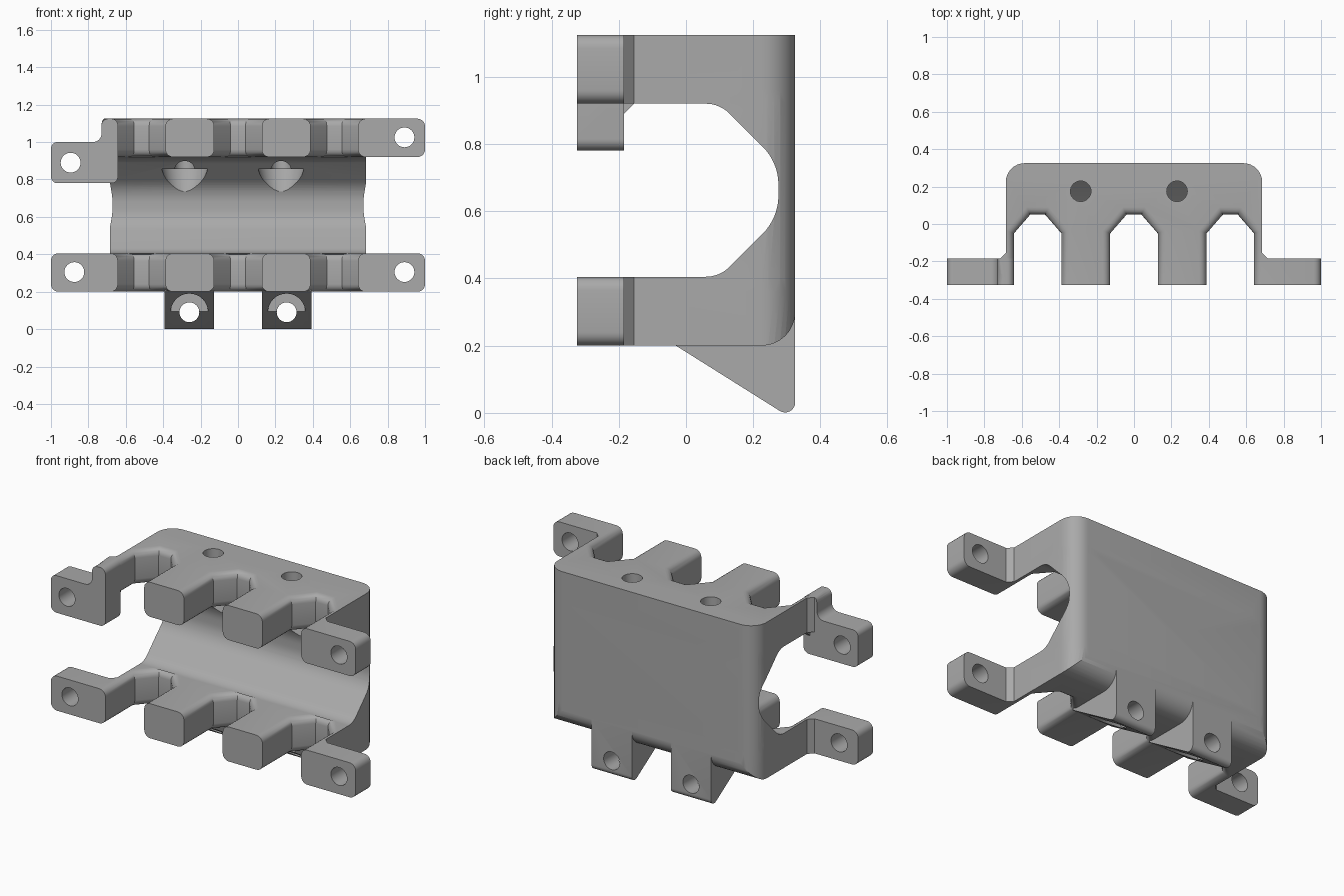
import bpy, bmesh, math
from mathutils import Vector

cube = bpy.data.objects.get("Cube")
if cube:
    bpy.data.objects.remove(cube, do_unlink=True)

grey = bpy.data.materials.new("plain grey")
grey.use_nodes = True
grey.diffuse_color = (0.4, 0.4, 0.4, 1)
grey.node_tree.nodes["Principled BSDF"].inputs["Base Color"].default_value = (0.4, 0.4, 0.4, 1)

AXES = {"x": lambda u, v, w: (w, u, v),
        "y": lambda u, v, w: (u, w, v),
        "z": lambda u, v, w: (u, v, w)}


def rounded(points, steps=8):
    """Outline whose corners with a third value are filleted by that radius."""
    out = []
    for i, pt in enumerate(points):
        p = Vector(pt[:2])
        if len(pt) == 2:
            out.append(p)
            continue
        r = pt[2]
        a = (Vector(points[i - 1][:2]) - p).normalized()
        b = (Vector(points[(i + 1) % len(points)][:2]) - p).normalized()
        h = a.angle(b) / 2
        c = p + (a + b).normalized() * r / math.sin(h)
        s, e = p + a * r / math.tan(h) - c, p + b * r / math.tan(h) - c
        th = s.angle(e)
        for k in range(steps + 1):
            t = k / steps
            out.append(c + (s * math.sin((1 - t) * th) + e * math.sin(t * th)) / math.sin(th))
    return out


def finish(bm, name):
    bmesh.ops.recalc_face_normals(bm, faces=bm.faces)
    mesh = bpy.data.meshes.new(name)
    bm.to_mesh(mesh)
    bm.free()
    mesh.materials.append(grey)
    obj = bpy.data.objects.new(name, mesh)
    bpy.context.collection.objects.link(obj)
    return obj


def prism(name, points, axis, lo, hi, round_edge=None, radius=0.04):
    bm = bmesh.new()
    to3d = AXES[axis]
    face = bm.faces.new([bm.verts.new(to3d(p.x, p.y, lo)) for p in rounded(points)])
    ext = bmesh.ops.extrude_face_region(bm, geom=[face])
    shift = Vector(to3d(0, 0, hi - lo))
    bmesh.ops.translate(bm, vec=shift, verts=[g for g in ext["geom"] if isinstance(g, bmesh.types.BMVert)])
    bmesh.ops.recalc_face_normals(bm, faces=bm.faces)
    if round_edge:
        edges = [e for e in bm.edges if round_edge(e.verts[0].co, e.verts[1].co)]
        bmesh.ops.bevel(bm, geom=edges, offset=radius, segments=5, profile=0.5, affect="EDGES")
    return finish(bm, name)


def cone(name, axis, u, v, lo, hi, r_lo, r_hi):
    bm = bmesh.new()
    to3d = AXES[axis]
    rings = []
    for w, r in ((lo, r_lo), (hi, r_hi)):
        angles = [2 * math.pi * k / 32 for k in range(32)]
        rings.append([bm.verts.new(to3d(u + r * math.cos(a), v + r * math.sin(a), w)) for a in angles])
    for k in range(32):
        n = (k + 1) % 32
        bm.faces.new((rings[0][k], rings[0][n], rings[1][n], rings[1][k]))
    for ring in rings:
        bm.faces.new(ring)
    return finish(bm, name)


def combine(target, tool, operation):
    mod = target.modifiers.new("boolean", "BOOLEAN")
    mod.operation, mod.solver, mod.object = operation, "EXACT", tool
    bpy.context.view_layer.objects.active = target
    bpy.ops.object.modifier_apply(modifier=mod.name)
    bpy.data.objects.remove(tool, do_unlink=True)


FRONT, EAR_BACK, SIDE = -0.325, -0.185, 0.685
NOTCHES = (-0.515, 0, 0.515)
HALF = 0.127


def slab(name, left, lo, hi):
    """Toothed plate with mounting ears and rounded notch edges."""
    pts = [(left, EAR_BACK), (left, FRONT)]
    for c in NOTCHES:
        side = [(-HALF, FRONT), (-HALF, -0.05), (-0.04, 0.05)]
        pts += [(c + x, y) for x, y in side] + [(c - x, y) for x, y in reversed(side)]
    pts += [(1, FRONT), (1, EAR_BACK), (0.715, EAR_BACK), (SIDE, -0.155),
            (SIDE, 0.325, 0.1), (-SIDE, 0.325, 0.1), (-SIDE, -0.155), (-0.715, EAR_BACK)]

    def is_round(a, b):
        if abs(a.z - b.z) > 0.01 or max(a.y, b.y) < FRONT + 0.01 or max(a.y, b.y) > 0.06:
            return False
        in_notch = any(max(abs(a.x - c), abs(b.x - c)) < HALF + 0.001 for c in NOTCHES)
        at_end = any(max(abs(a.x - s), abs(b.x - s)) < 0.001 for s in (left, 1))
        return in_notch or at_end
    return prism(name, pts, "z", lo, hi, is_round)


# Main bracket: lower and upper toothed plates
body = slab("bracket_body", -1, 0.2, 0.405)
combine(body, slab("upper_plate", -0.73, 0.92, 1.125), "UNION")

# Back wall with the curved channel, trimmed to rounded rear corners
lower = [(0.325, 0.36), (0.12, 0.36), (0.1, 0.39), (0.057, 0.405), (0.1, 0.405, 0.1), (0.275, 0.58, 0.16)]
upper = [(p[0], 1.325 - p[1], *p[2:]) for p in reversed(lower)]
wall = prism("back_wall", lower + upper, "x", -0.8, 0.8)
trim = prism("wall_trim", [(-SIDE, 0), (SIDE, 0), (SIDE, 0.325, 0.1), (-SIDE, 0.325, 0.1)], "z", 0.3, 1)
combine(wall, trim, "INTERSECT")
combine(body, wall, "UNION")

# Rounded rear lower edge
corner = [(0.225, 0.2), (0.225, 0.1), (0.4, 0.1), (0.4, 0.3), (0.325, 0.3), (0.325, 0.2, 0.0999)]
combine(body, prism("rear_edge_cutter", corner, "x", -0.8, 0.8), "DIFFERENCE")

# Dropped ear at the upper right with its gusset
ear = [(-0.73, 1.125, 0.035), (-0.73, 1.0, 0.045), (-1, 1.0, 0.035), (-1, 0.78, 0.035),
       (-0.642, 0.78, 0.035), (-0.642, 1.125, 0.035)]
combine(body, prism("dropped_ear", ear, "y", FRONT, EAR_BACK), "UNION")
gusset = [(-0.2, 0.89), (EAR_BACK, 0.89), (-0.155, 0.92), (-0.155, 0.95), (-0.2, 0.95)]
combine(body, prism("ear_gusset", gusset, "x", -SIDE, -0.66), "UNION")

# Triangular lugs under the plate, with bolt hole and seat
for x in (-0.26, 0.26):
    outline = [(-0.03, 0.2), (0.325, -0.023, 0.03), (0.325, 0.3), (0.2, 0.3), (0, 0.25)]
    combine(body, prism("lug", outline, "x", x - 0.132, x + 0.132), "UNION")
    combine(body, cone("lug_seat", "y", x, 0.09, -0.1, 0.14, 0.1, 0.1), "DIFFERENCE")
    combine(body, cone("lug_hole", "y", x, 0.09, 0, 0.4, 0.053, 0.053), "DIFFERENCE")

# Vertical holes with tapered seats opening into the channel
for x in (-0.285, 0.23):
    combine(body, cone("top_seat", "z", x, 0.175, 0.7, 0.855, 0.08, 0.122), "DIFFERENCE")
    combine(body, cone("top_hole", "z", x, 0.175, 0.75, 1.2, 0.055, 0.055), "DIFFERENCE")

# Ear holes
for x, z in ((-0.895, 0.89), (0.89, 1.025), (-0.875, 0.305), (0.89, 0.305)):
    combine(body, cone("ear_hole", "y", x, z, -0.4, -0.1, 0.053, 0.053), "DIFFERENCE")

# Smooth curved faces, keep hard edges
bpy.ops.object.select_all(action="DESELECT")
body.select_set(True)
bpy.context.view_layer.objects.active = body
bpy.ops.object.shade_smooth_by_angle(angle=math.radians(30))
